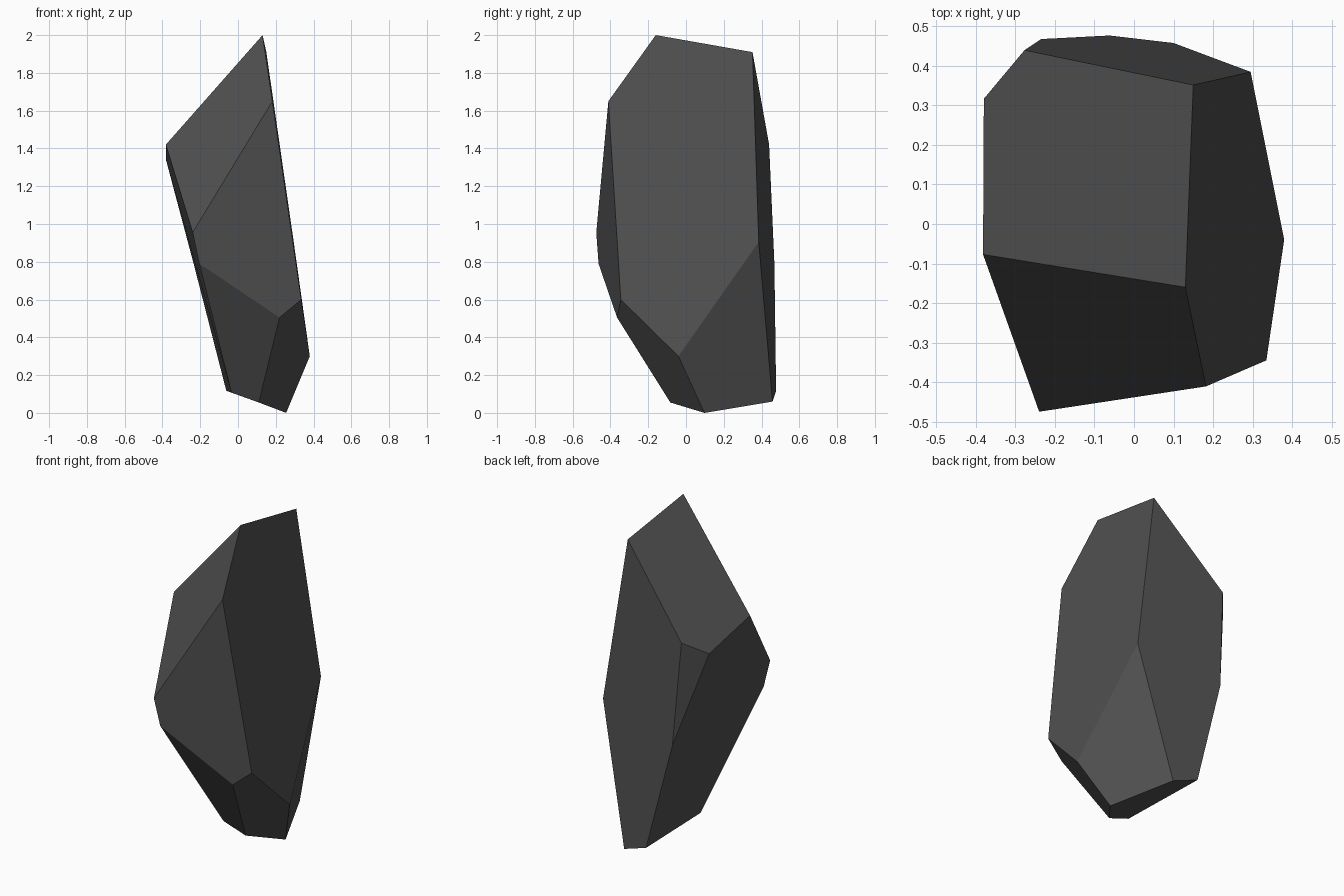
import bpy
import bmesh
import math

if "Cube" in bpy.data.objects:
    bpy.data.objects.remove(bpy.data.objects["Cube"])

# Corner points of the faceted rock, grouped from crown to base
crown = [(0.13, -0.16, 2.0), (0.15, 0.352, 1.91), (-0.382, -0.077, 1.42),
         (-0.38, 0.317, 1.335), (-0.277, 0.44, 1.42), (0.182, -0.411, 1.65)]
middle = [(-0.24, -0.475, 0.955), (0.295, 0.385, 0.905), (-0.205, -0.463, 0.79),
          (-0.235, 0.468, 0.79), (0.335, -0.345, 0.60), (0.22, -0.365, 0.505),
          (0.38, -0.04, 0.30)]
base = [(0.255, 0.098, 0.0), (0.11, -0.083, 0.055), (-0.035, -0.09, 0.108),
        (-0.062, 0.477, 0.117), (0.10, 0.458, 0.06)]

# Rock: convex hull of the corners, with coplanar triangles merged into facets
bm = bmesh.new()
for co in crown + middle + base:
    bm.verts.new(co)
bmesh.ops.convex_hull(bm, input=bm.verts[:])
bmesh.ops.dissolve_limit(bm, angle_limit=math.radians(5),
                         verts=bm.verts[:], edges=bm.edges[:])
bmesh.ops.recalc_face_normals(bm, faces=bm.faces[:])
mesh = bpy.data.meshes.new("rock")
bm.to_mesh(mesh)
bm.free()

# Dark grey stone
stone = bpy.data.materials.new("dark grey stone")
stone.diffuse_color = (0.08, 0.08, 0.08, 1)
stone.use_nodes = True
stone.node_tree.nodes["Principled BSDF"].inputs["Base Color"].default_value = stone.diffuse_color
mesh.materials.append(stone)

rock = bpy.data.objects.new("rock", mesh)
bpy.context.collection.objects.link(rock)
